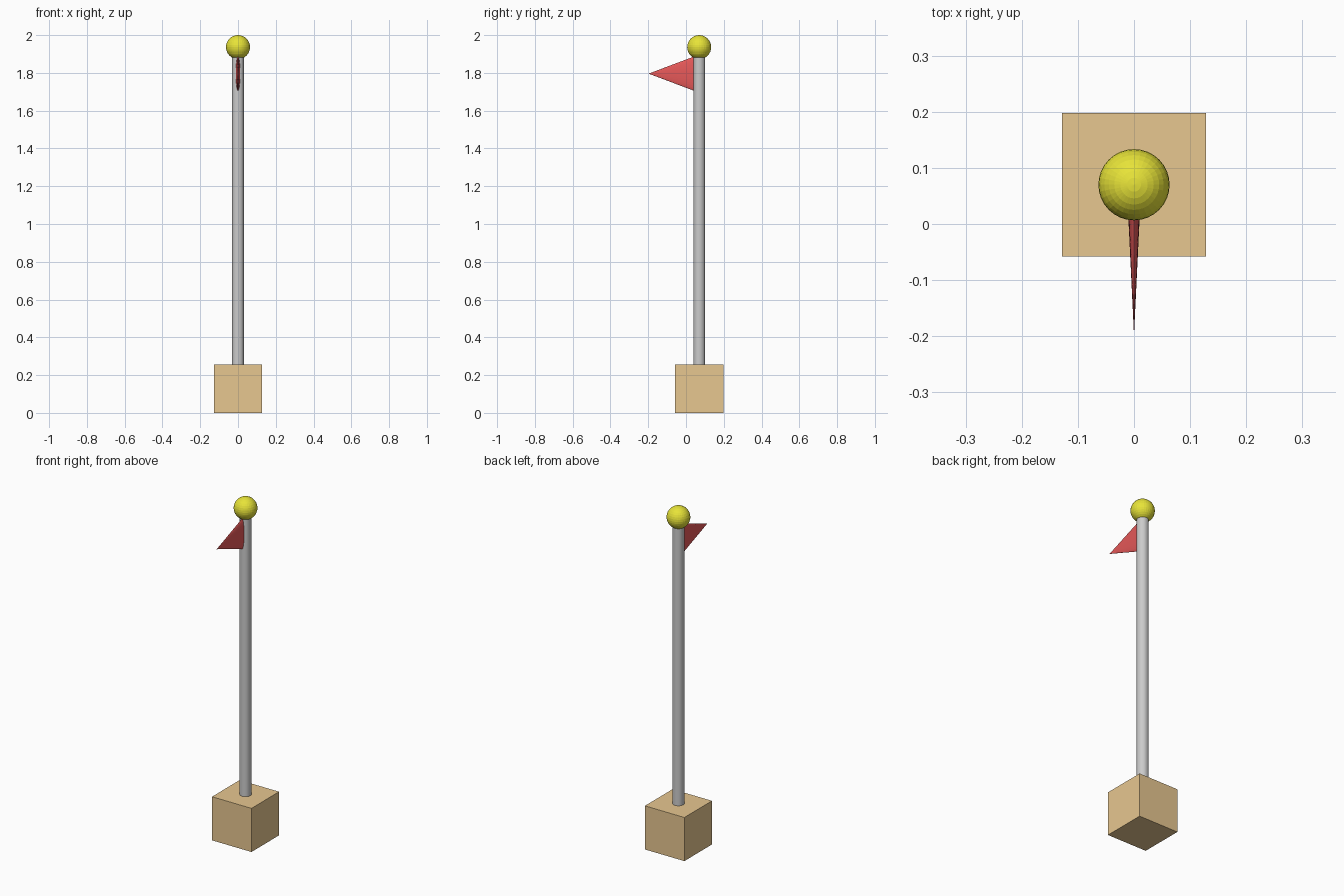
import bpy
from math import radians

if "Cube" in bpy.data.objects:
    bpy.data.objects.remove(bpy.data.objects["Cube"])

Y = 0.07  # pole axis offset


def finish(name, color=None):
    ob = bpy.context.object
    ob.name = name
    if color:
        mat = bpy.data.materials.new(name + "_color")
        mat.diffuse_color = (*color, 1)
        mat.use_nodes = True
        mat.node_tree.nodes["Principled BSDF"].inputs["Base Color"].default_value = mat.diffuse_color
        ob.data.materials.append(mat)
    return ob


# Wooden block base
bpy.ops.mesh.primitive_cube_add(size=0.256, location=(0, Y, 0.128))
finish("base_block", (0.8, 0.57, 0.28))

# Pole
z0, z1 = 0.25, 1.9
bpy.ops.mesh.primitive_cylinder_add(vertices=32, radius=0.0315, depth=z1 - z0,
                                    location=(0, Y, (z0 + z1) / 2))
finish("pole")

# Ball on top
bpy.ops.mesh.primitive_uv_sphere_add(segments=32, ring_count=16, radius=0.0635,
                                     location=(0, Y, 2 - 0.0635))
finish("top_ball", (0.8, 0.77, 0.04))

# Pennant: flattened cone pointing forward
bpy.ops.mesh.primitive_cone_add(vertices=32, radius1=0.0965, depth=0.256,
                                location=(0, -0.07, 1.796),
                                rotation=(radians(90), 0, 0))
flag = finish("pennant", (0.8, 0.1, 0.1))
flag.scale = (0.128, 1, 1)
